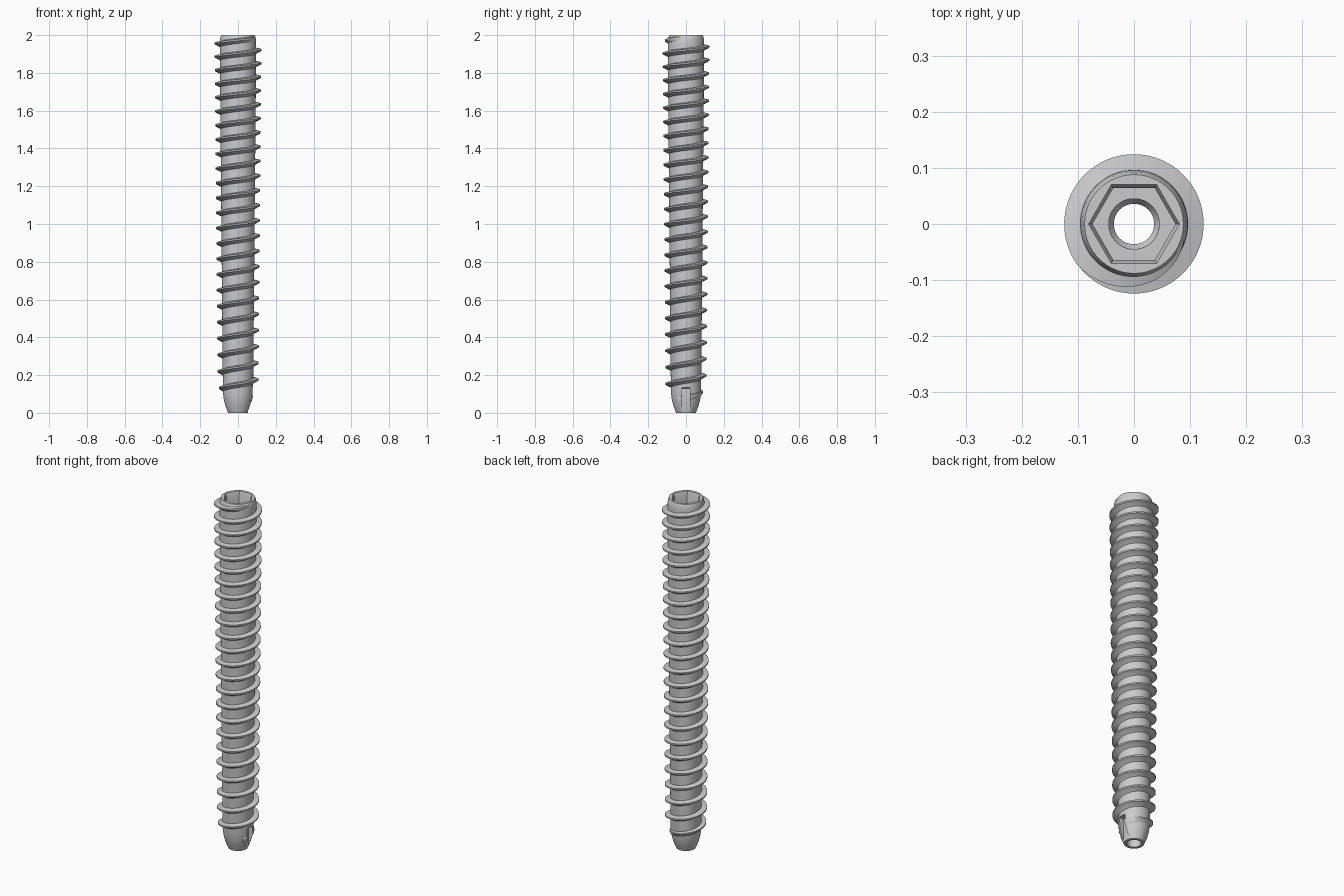
import bpy, bmesh
from math import sin, cos, pi, radians

if "Cube" in bpy.data.objects:
    bpy.data.objects.remove(bpy.data.objects["Cube"])

SEG = 64


def core_r(z):
    return 0.079 + 0.0175 * z / 1.95


def make_object(name, bm):
    bmesh.ops.recalc_face_normals(bm, faces=bm.faces)
    me = bpy.data.meshes.new(name)
    bm.to_mesh(me)
    bm.free()
    ob = bpy.data.objects.new(name, me)
    bpy.context.collection.objects.link(ob)
    return ob


def loft(name, rings, closed=False):
    """Skin a list of point rings; cap the ends unless closed."""
    bm = bmesh.new()
    vs = [[bm.verts.new(p) for p in ring] for ring in rings]
    n = len(vs[0])
    pairs = list(zip(vs, vs[1:])) + ([(vs[-1], vs[0])] if closed else [])
    for a, b in pairs:
        for i in range(n):
            j = (i + 1) % n
            bm.faces.new((a[i], a[j], b[j], b[i]))
    if not closed:
        bm.faces.new(vs[0])
        bm.faces.new(vs[-1])
    return make_object(name, bm)


def circle(r, z, n=SEG):
    return [(r * cos(2 * pi * i / n), r * sin(2 * pi * i / n), z) for i in range(n)]


def cut(ob, cutter):
    m = ob.modifiers.new("cut", 'BOOLEAN')
    m.operation = 'DIFFERENCE'
    m.solver = 'EXACT'
    m.object = cutter
    bpy.context.view_layer.objects.active = ob
    bpy.ops.object.modifier_apply(modifier=m.name)


# hollow tapered core: tip, shaft, rounded top rim, then back down the bore
profile = [(0.052, 0), (0.066, 0.035), (0.075, 0.07), (core_r(0.11), 0.11),
           (core_r(1.95), 1.95), (0.0955, 1.972), (0.0925, 1.99), (0.088, 2.0),
           (0.045, 2.0), (0.045, 1.85), (0.036, 1.835), (0.036, 0)]
core = loft("screw_core", [circle(r, z) for r, z in profile], closed=True)


# variable-pitch thread: pitch tightens towards the top
def helix_z(t):
    return 0.175 + 0.0885 * t - 0.000417 * t * t


START, END, STEPS = -1.1, 22.95, 48
rings = []
count = int((END - START) * STEPS)
for k in range(count + 1):
    t = START + (END - START) * k / count
    z, a = helix_z(t), 2 * pi * t
    fade = max(0.0, min(1.0, (t - START) / 0.8, (END - t) / 0.35))
    base = core_r(z) - (0.006 if z < 1.95 else 0.009)
    crest = core_r(z) - 0.003 + (0.031 * fade)
    mid = core_r(z) + 0.006 * fade - 0.002
    section = [(base, 0.012), (crest, 0.005), (crest, -0.003),
               (mid, -0.015), (base, -0.025)]
    rings.append([(r * cos(a), r * sin(a), z + dz) for r, dz in section])
thread = loft("screw_thread", rings)

# hexagonal drive socket with a chamfered mouth
socket = loft("socket_cutter", [circle(r, z, 6) for r, z in
                                ((0.074, 1.86), (0.074, 1.985), (0.081, 2.0), (0.081, 2.02))])
cut(core, socket)
helpers = [socket]

# three cutting flutes around the tip
for i in range(3):
    bm = bmesh.new()
    bmesh.ops.create_cube(bm, size=1)
    for v in bm.verts:
        x = 0.053 if v.co.x < 0 else 0.16
        y = v.co.y * 0.042
        z = -0.05 if v.co.z < 0 else (0.13 if v.co.x < 0 else 0.145)
        a = radians(120 * i)
        v.co = (x * cos(a) - y * sin(a), x * sin(a) + y * cos(a), z)
    flute = make_object("flute_cutter", bm)
    helpers.append(flute)
    cut(core, flute)
    cut(thread, flute)

for h in helpers:
    bpy.data.objects.remove(h)

# smooth shading with crisp edges
for ob in (core, thread):
    bpy.ops.object.select_all(action='DESELECT')
    ob.select_set(True)
    bpy.context.view_layer.objects.active = ob
    bpy.ops.object.shade_smooth_by_angle(angle=radians(30))
